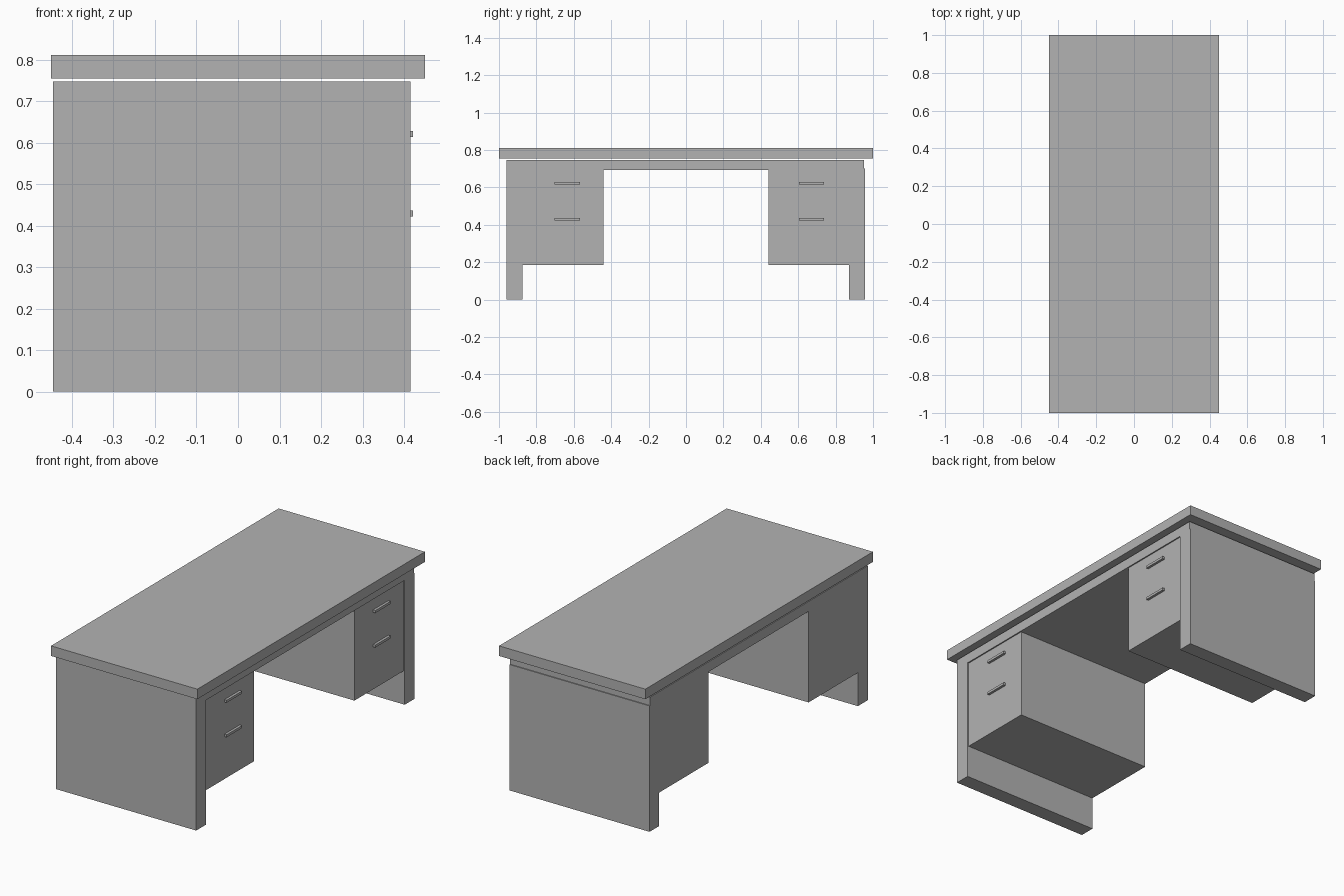
import bpy

cube = bpy.data.objects.get("Cube")
if cube:
    bpy.data.objects.remove(cube, do_unlink=True)

# Single flat grey
grey = bpy.data.materials.new("desk_grey")
grey.use_nodes = True
colour = (0.45, 0.45, 0.45, 1)
grey.diffuse_color = colour
grey.node_tree.nodes["Principled BSDF"].inputs["Base Color"].default_value = colour


def box(name, x, y, z):
    """Box spanning the given (low, high) ranges."""
    spans = (x, y, z)
    bpy.ops.mesh.primitive_cube_add(size=1, location=[(a + b) / 2 for a, b in spans])
    ob = bpy.context.object
    ob.name = name
    ob.scale = [b - a for a, b in spans]
    bpy.ops.object.transform_apply(location=False, rotation=False, scale=True)
    ob.data.materials.append(grey)
    return ob


BACK, FRONT = -0.446, 0.415
DRAWER_FACE = FRONT - 0.007
APRON_LOW, APRON_HIGH = 0.692, 0.747

# Floating worktop with a shadow gap beneath it
box("worktop", (-0.45, 0.45), (-1, 1), (0.755, 0.811))

# Frame: apron slab between two panel legs
box("apron", (BACK, FRONT), (-0.873, 0.952), (APRON_LOW, APRON_HIGH))
box("near_leg", (BACK, FRONT), (-0.96, -0.873), (0, APRON_HIGH))
box("far_leg", (BACK, FRONT), (0.872, 0.957), (0, 0.7))

# Drawer pedestals, each with two bar handles
for side, y, handle_y in (("near", (-0.873, -0.44), -0.635), ("far", (0.44, 0.872), 0.671)):
    box(side + "_pedestal", (BACK, DRAWER_FACE), y, (0.186, APRON_LOW))
    for level, z in (("upper", 0.621), ("lower", 0.429)):
        box(f"{side}_{level}_handle", (DRAWER_FACE, 0.422),
            (handle_y - 0.067, handle_y + 0.067), (z - 0.007, z + 0.007))
